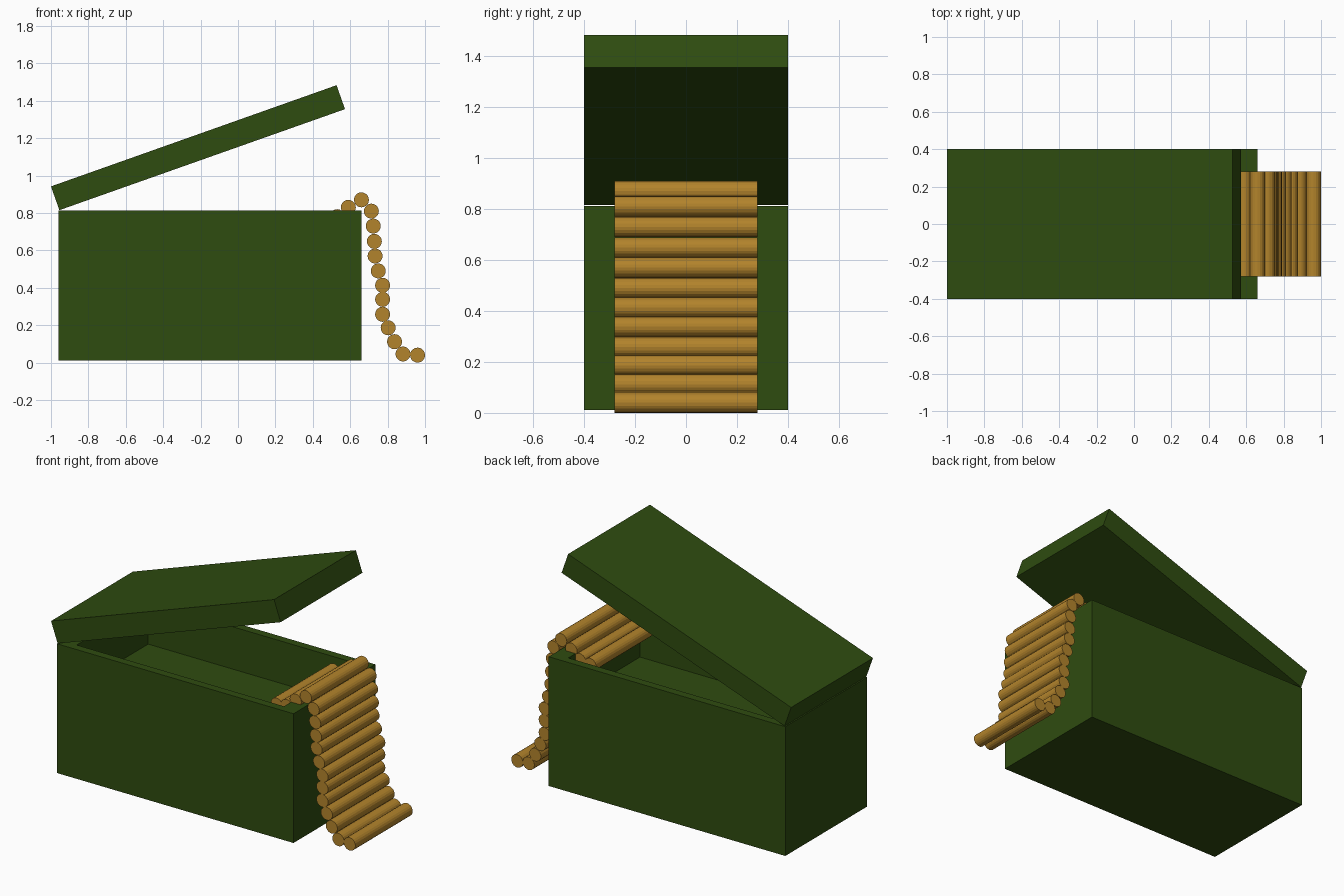
import bpy, bmesh
from math import pi
from mathutils import Matrix

if "Cube" in bpy.data.objects:
    bpy.data.objects.remove(bpy.data.objects["Cube"])


def material(name, color):
    m = bpy.data.materials.new(name)
    m.diffuse_color = (*color, 1)
    m.use_nodes = True
    m.node_tree.nodes["Principled BSDF"].inputs["Base Color"].default_value = m.diffuse_color
    return m


def make_object(name, bm, mat):
    bmesh.ops.recalc_face_normals(bm, faces=bm.faces[:])
    mesh = bpy.data.meshes.new(name)
    bm.to_mesh(mesh)
    bm.free()
    mesh.materials.append(mat)
    obj = bpy.data.objects.new(name, mesh)
    bpy.context.collection.objects.link(obj)
    return obj


green = material("green_paint", (0.028, 0.072, 0.005))
brass = material("brass", (0.45, 0.23, 0.025))

# Open box: top face inset for the rim, then pushed down to the inner floor
X0, X1, W, Z0, Z1 = -0.96, 0.66, 0.4, 0.012, 0.812
RIM_X, RIM_Y, FLOOR = 0.1, 0.05, 0.55
bm = bmesh.new()
bmesh.ops.create_cube(bm, size=1, matrix=Matrix.Translation(((X0 + X1) / 2, 0, (Z0 + Z1) / 2))
                      @ Matrix.Diagonal((X1 - X0, 2 * W, Z1 - Z0, 1)))
top = max(bm.faces, key=lambda f: f.calc_center_median().z)
bmesh.ops.inset_individual(bm, faces=[top], thickness=0.05)
for v in top.verts:
    v.co.x = X0 + RIM_X if v.co.x < (X0 + X1) / 2 else X1 - RIM_X
    v.co.y = (W - RIM_Y) * (1 if v.co.y > 0 else -1)
inner = bmesh.ops.extrude_discrete_faces(bm, faces=[top])["faces"][0]
for v in inner.verts:
    v.co.z = FLOOR
make_object("box", bm, green)

# Tilted lid: side profile extruded across the width
profile = [(-1.0, 0.942), (-0.955, 0.815), (0.572, 1.355), (0.527, 1.483)]
bm = bmesh.new()
face = bm.faces.new([bm.verts.new((x, -W, z)) for x, z in profile])
ext = bmesh.ops.extrude_face_region(bm, geom=[face])["geom"]
bmesh.ops.translate(bm, vec=(0, 2 * W, 0),
                    verts=[g for g in ext if isinstance(g, bmesh.types.BMVert)])
make_object("lid", bm, green)

# Belt of round bars draped over the rim and down to the ground
path = [(0.46, 0.77), (0.53, 0.78), (0.59, 0.83), (0.66, 0.87), (0.713, 0.81), (0.723, 0.73),
        (0.729, 0.648), (0.733, 0.57), (0.75, 0.49), (0.773, 0.413), (0.773, 0.338),
        (0.773, 0.258), (0.803, 0.186), (0.837, 0.112), (0.882, 0.046), (0.96, 0.04)]
for i, (x, z) in enumerate(path):
    bm = bmesh.new()
    bmesh.ops.create_cone(bm, cap_ends=True, segments=20, radius1=0.04, radius2=0.04, depth=0.56,
                          matrix=Matrix.Translation((x, 0, z)) @ Matrix.Rotation(pi / 2, 4, 'X'))
    make_object(f"belt_bar_{i + 1}", bm, brass)
